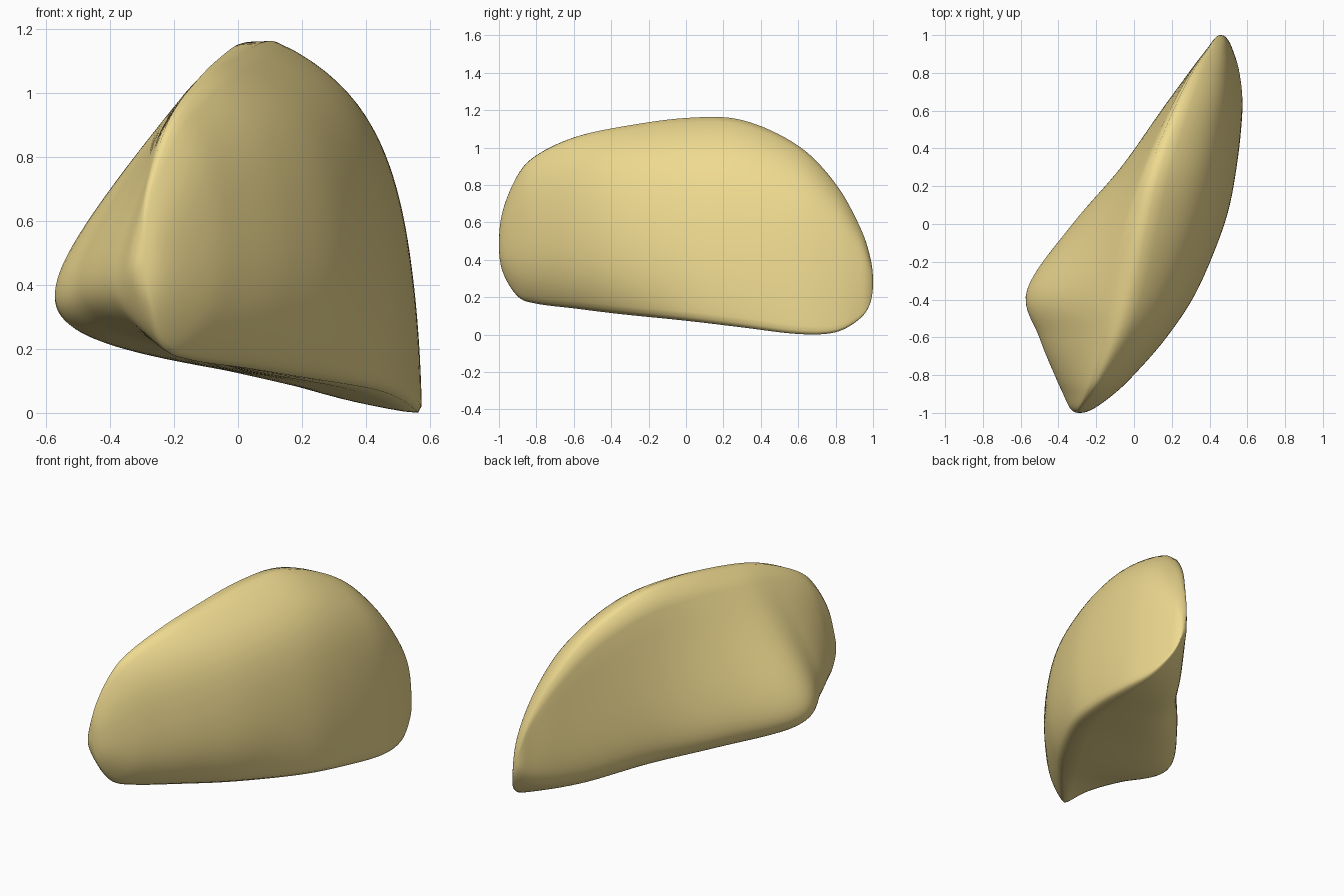
import bpy
import bmesh

cube = bpy.data.objects.get("Cube")
if cube:
    bpy.data.objects.remove(cube, do_unlink=True)

# Lengthwise stations of the shell:
# y, bottom z, top z, outer x, foot x, crest x, inner ridge x, inner ridge z
STATIONS = [
    (-1, .48, .48, -.29, -.29, -.29, -.29, .48),
    (-.98, .33, .67, -.21, -.27, -.29, -.335, .45),
    (-.9, .195, .87, -.09, -.23, -.24, -.375, .42),
    (-.8, .155, .98, .02, -.14, -.19, -.42, .41),
    (-.6, .13, 1.08, .2, .04, -.11, -.5, .38),
    (-.35, .1, 1.14, .365, .24, -.05, -.565, .33),
    (0, .065, 1.19, .5, .45, .01, -.315, .28),
    (.3, .03, 1.18, .555, .535, .08, -.05, .23),
    (.6, -.005, 1.04, .573, .575, .2, .165, .18),
    (.8, .005, .83, .555, .56, .3, .31, .18),
    (.93, .08, .59, .52, .52, .39, .4, .21),
    (.985, .165, .42, .49, .49, .43, .435, .25),
    (1, .28, .28, .46, .46, .46, .46, .28),
]
STEPS = 8        # rings between neighbouring stations
SIDE = 40        # points along each half of a ring
TIGHTNESS = 3    # weight that sharpens the inner ridge


def mirrored_end(end, neighbour):
    """Phantom station that makes the end close as a round nose."""
    return (neighbour[0],) + tuple(2 * e - n for e, n in zip(end[1:], neighbour[1:]))


def spline(p0, p1, p2, p3, t):
    """Interpolate all station values with a Catmull-Rom segment."""
    return [(2 * b + t * (c - a) + t * t * (2 * a - 5 * b + 4 * c - d)
             + t ** 3 * (3 * (b - c) + d - a)) / 2
            for a, b, c, d in zip(p0, p1, p2, p3)]


def ring(station):
    """Closed cross-section: domed outer wall, then the ridged inner wall."""
    y, low, high, outer, foot, crest, ridge_x, ridge_z = station
    points = []
    for i in range(SIDE):
        t = i / (SIDE - 1)
        dome = (outer - crest) * (.4 * t ** 2 + .6 * t ** 8)
        tuck = (outer - foot) * (1 - t) ** 6
        points.append((outer - dome - tuck, y, low + (high - low) * t))

    # Weighted curve from crest to bottom edge passing through the ridge
    w = TIGHTNESS
    start, end = points[-1], points[0]
    ridge = (ridge_x, y, ridge_z)
    pull = [((2 + 2 * w) * r - a - b) / (2 * w) for a, r, b in zip(start, ridge, end)]
    for i in range(1, SIDE):
        t = i / SIDE
        wa, wp, wb = (1 - t) ** 2, 2 * w * t * (1 - t), t * t
        points.append(tuple((wa * a + wp * p + wb * b) / (wa + wp + wb)
                            for a, p, b in zip(start, pull, end)))
    return points


# Loft the rings into one closed skin
track = [mirrored_end(STATIONS[0], STATIONS[1]), *STATIONS,
         mirrored_end(STATIONS[-1], STATIONS[-2])]
sections = []
for k in range(len(STATIONS) - 1):
    sections += [spline(*track[k:k + 4], s / STEPS) for s in range(STEPS)]
sections.append(STATIONS[-1])

bm = bmesh.new()
rings = [[bm.verts.new(p) for p in ring(s)] for s in sections]
for a, b in zip(rings, rings[1:]):
    for i in range(len(a)):
        j = (i + 1) % len(a)
        bm.faces.new((a[i], a[j], b[j], b[i]))
bmesh.ops.remove_doubles(bm, verts=bm.verts, dist=.0005)
bmesh.ops.recalc_face_normals(bm, faces=bm.faces)
mesh = bpy.data.meshes.new("curved_shell")
bm.to_mesh(mesh)
bm.free()
shell = bpy.data.objects.new("curved_shell", mesh)
bpy.context.collection.objects.link(shell)

# Soften the rim
soften = shell.modifiers.new("soft_rim", "SMOOTH")
soften.factor = .5
soften.iterations = 4

# Sand-coloured finish
sand = bpy.data.materials.new("sand")
sand.use_nodes = True
colour = (.86, .7, .28, 1)
sand.diffuse_color = colour
sand.node_tree.nodes["Principled BSDF"].inputs["Base Color"].default_value = colour
mesh.materials.append(sand)
mesh.shade_smooth()
